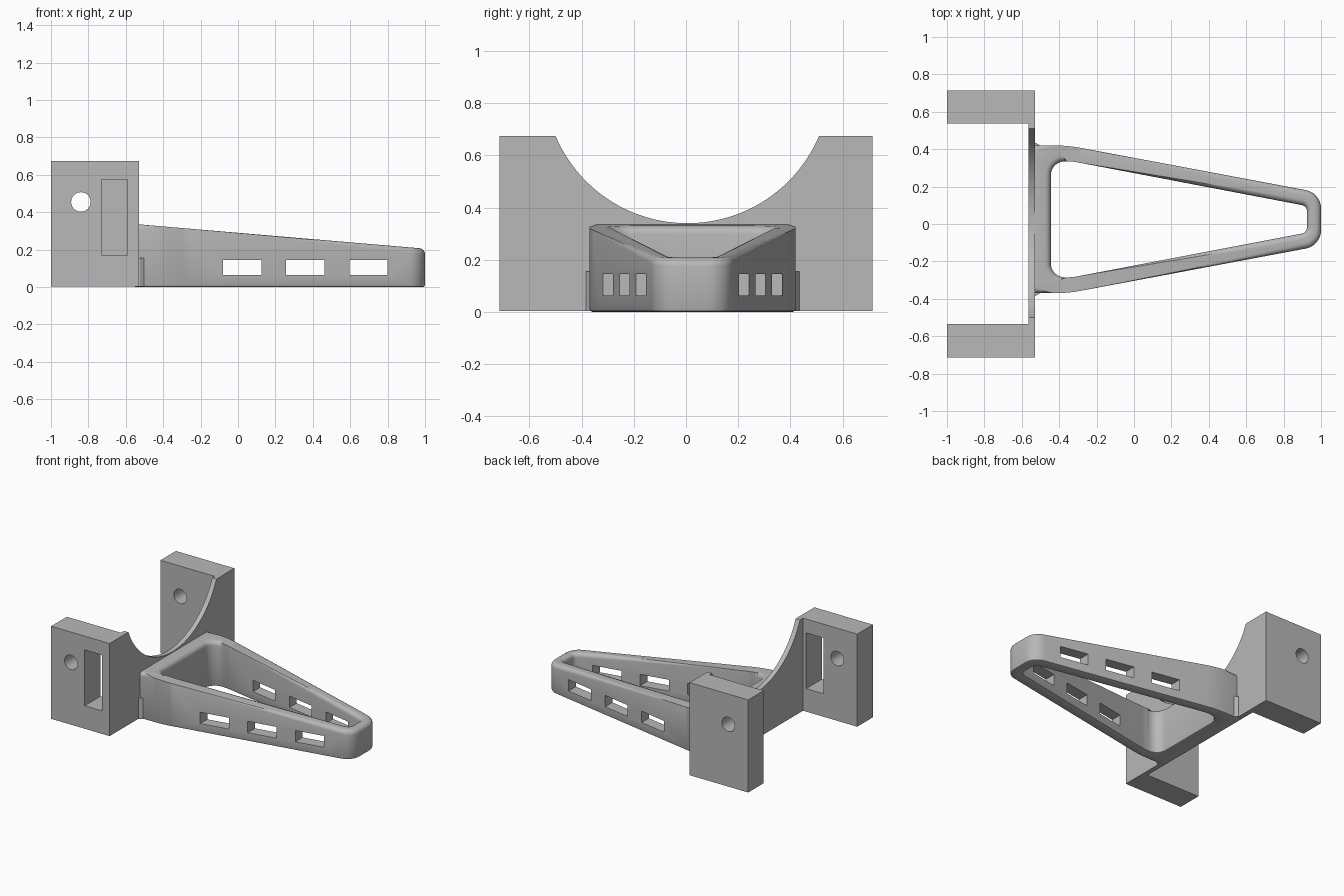
import bpy, bmesh, math
from mathutils import Vector, Matrix

cube = bpy.data.objects.get("Cube")
if cube:
    bpy.data.objects.remove(cube, do_unlink=True)

grey = bpy.data.materials.new("light_grey")
grey.use_nodes = True
COLOUR = (0.48, 0.48, 0.48, 1)
grey.diffuse_color = COLOUR
grey.node_tree.nodes["Principled BSDF"].inputs["Base Color"].default_value = COLOUR


def make(name, bm):
    bmesh.ops.recalc_face_normals(bm, faces=bm.faces)
    mesh = bpy.data.meshes.new(name)
    bm.to_mesh(mesh)
    bm.free()
    mesh.materials.append(grey)
    ob = bpy.data.objects.new(name, mesh)
    bpy.context.collection.objects.link(ob)
    return ob


def prism(name, outline, z0, z1):
    bm = bmesh.new()
    face = bm.faces.new([bm.verts.new((x, y, z0)) for x, y in outline])
    top = bmesh.ops.extrude_face_region(bm, geom=[face])["geom"]
    verts = [v for v in top if isinstance(v, bmesh.types.BMVert)]
    bmesh.ops.translate(bm, verts=verts, vec=(0, 0, z1 - z0))
    return make(name, bm)


def box(name, x0, x1, y0, y1, z0, z1):
    return prism(name, [(x0, y0), (x1, y0), (x1, y1), (x0, y1)], z0, z1)


def cylinder(name, centre, radius, depth, axis, sides):
    bm = bmesh.new()
    turn = Matrix.Rotation(math.pi / 2, 4, 'Y' if axis == 'X' else 'X')
    bmesh.ops.create_cone(bm, cap_ends=True, segments=sides, radius1=radius,
                          radius2=radius, depth=depth,
                          matrix=Matrix.Translation(centre) @ turn)
    return make(name, bm)


def activate(ob):
    bpy.ops.object.select_all(action='DESELECT')
    ob.select_set(True)
    bpy.context.view_layer.objects.active = ob


def cut(ob, cutters):
    activate(ob)
    for c in cutters:
        c.hide_render = True
        mod = ob.modifiers.new("cut", 'BOOLEAN')
        mod.operation = 'DIFFERENCE'
        mod.solver = 'EXACT'
        mod.object = c
        bpy.ops.object.modifier_apply(modifier=mod.name)
        bpy.data.objects.remove(c, do_unlink=True)


def smooth(ob):
    activate(ob)
    bpy.ops.object.shade_smooth_by_angle(angle=math.radians(32))


def rounded(corners, steps=8):
    """Round each (x, y, radius) corner of a closed outline."""
    pts = []
    n = len(corners)
    for i, (x, y, r) in enumerate(corners):
        p = Vector((x, y))
        a = (Vector(corners[i - 1][:2]) - p).normalized()
        b = (Vector(corners[(i + 1) % n][:2]) - p).normalized()
        half = a.angle(b) / 2
        centre = p + (a + b).normalized() * (r / math.sin(half))
        start = p + a * (r / math.tan(half)) - centre
        end = p + b * (r / math.tan(half)) - centre
        sweep = start.angle_signed(end)
        for k in range(steps + 1):
            t = -sweep * k / steps
            c, s = math.cos(t), math.sin(t)
            pts.append(centre + Vector((start.x * c - start.y * s,
                                        start.x * s + start.y * c)))
    return pts


# Bracket: two side blocks joined by a thin plate
bracket = prism("mount_bracket", [
    (-1, -0.715), (-0.53, -0.715), (-0.53, 0.715), (-1, 0.715),
    (-1, 0.538), (-0.565, 0.538), (-0.565, -0.535), (-1, -0.535)], 0.003, 0.675)
cut(bracket, [
    cylinder("cradle_cutter", (-0.55, 0.005, 0.888), 0.548, 0.4, 'X', 128),
    cylinder("bolt_hole_cutter", (-0.84, 0, 0.455), 0.052, 2, 'Y', 40),
    box("slot_cutter", -0.73, -0.59, -0.9, -0.4, 0.17, 0.575)])
smooth(bracket)

# Tapered loop: a rounded ring whose top slopes down to the tip
MID = 0.025


def mirrored(half):
    return ([(x, MID + w, r) for x, w, r in half]
            + [(x, MID - w, r) for x, w, r in reversed(half)])


outer = rounded(mirrored([(-0.56, 0.395, 0.035), (-0.353, 0.395, 0.8), (1, 0.141, 0.1)]))
inner = rounded(mirrored([(-0.445, 0.31, 0.075), (-0.33, 0.31, 0.3), (0.925, 0.071, 0.035)]))


def top_z(x):
    return 0.335 - 0.085 * (x + 0.53)


bm = bmesh.new()
loops = [[bm.verts.new((p.x, p.y, top_z(p.x) if high else 0)) for p in line]
         for line, high in ((outer, False), (outer, True), (inner, True), (inner, False))]
count = len(outer)
for a, b in zip(loops, loops[1:] + loops[:1]):
    for i in range(count):
        j = (i + 1) % count
        bm.faces.new((a[i], a[j], b[j], b[i]))


def rims(a, b):
    return [bm.edges.get((l[i - 1], l[i])) for l in (a, b) for i in range(count)]


upper, lower = rims(loops[1], loops[2]), rims(loops[0], loops[3])
bmesh.ops.bevel(bm, geom=upper, offset=0.03, offset_type='OFFSET', segments=5,
                profile=0.5, affect='EDGES', clamp_overlap=False)
lower = [e for e in bm.edges if all(v.co.z < 1e-5 for v in e.verts)
         and any(abs(f.normal.z) < 0.5 for f in e.link_faces)]
bm.normal_update()
lower = [e for e in bm.edges if all(v.co.z < 1e-5 for v in e.verts)
         and any(abs(f.normal.z) < 0.5 for f in e.link_faces)]
bmesh.ops.bevel(bm, geom=lower, offset=0.012, offset_type='OFFSET', segments=2,
                profile=0.5, affect='EDGES', clamp_overlap=False)
ring = make("tapered_loop", bm)
cut(ring, [box("window_cutter", x, x + 0.205, -1, 1, 0.063, 0.145)
           for x in (-0.08, 0.257, 0.595)])
smooth(ring)

# Small fillets where the loop meets the plate
for name, side in (("left_fillet", 1), ("right_fillet", -1)):
    prism(name, [(x, MID + side * w) for x, w in (
        (-0.55, 0.36), (-0.55, 0.409), (-0.525, 0.409), (-0.5, 0.393), (-0.5, 0.36))],
        0.003, 0.155)
